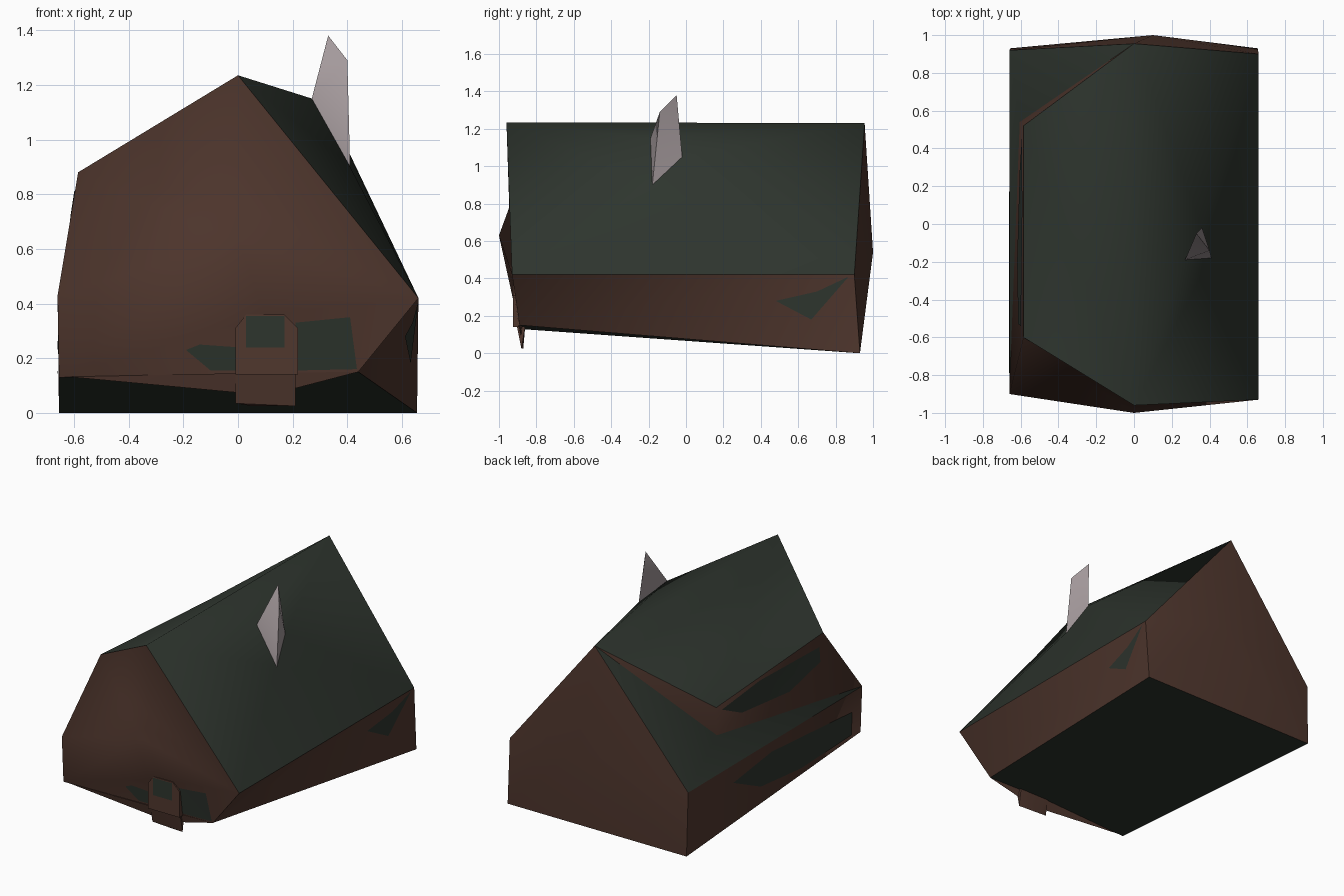
import bpy, bmesh
from mathutils import Vector
from mathutils.bvhtree import BVHTree

if "Cube" in bpy.data.objects:
    bpy.data.objects.remove(bpy.data.objects["Cube"])


def material(name, rgb):
    m = bpy.data.materials.new(name)
    m.diffuse_color = (*rgb, 1)
    m.use_nodes = True
    m.node_tree.nodes["Principled BSDF"].inputs["Base Color"].default_value = m.diffuse_color
    return m


BROWN = material("brown timber", (0.080, 0.038, 0.027))
GREEN = material("dark green", (0.027, 0.035, 0.027))
GREY = material("chimney grey", (0.37, 0.32, 0.33))


def finish(name, bm, mats, angle=0.6):
    me = bpy.data.meshes.new(name)
    bm.to_mesh(me)
    bm.free()
    for m in mats:
        me.materials.append(m)
    ob = bpy.data.objects.new(name, me)
    bpy.context.collection.objects.link(ob)
    bpy.ops.object.select_all(action='DESELECT')
    ob.select_set(True)
    bpy.context.view_layer.objects.active = ob
    bpy.ops.object.shade_smooth_by_angle(angle=angle)
    return ob


def hull(name, pts, mat, angle=0.6):
    bm = bmesh.new()
    vs = [bm.verts.new(p) for p in pts]
    bmesh.ops.convex_hull(bm, input=vs)
    bmesh.ops.recalc_face_normals(bm, faces=bm.faces)
    return finish(name, bm, [mat], angle)


# House shell: named corners
P = {
    "AF": (0, -.96, 1.235), "AB": (0, .955, 1.23),            # ridge
    "ERF": (.66, -.93, .42), "ERB": (.66, .90, .42),          # right eave
    "ELF": (-.66, -.90, .43), "ELB": (-.66, .92, .42),        # left eave
    "BRF": (.44, -.89, .15), "BRB": (.655, .93, 0),           # base
    "BLF": (-.655, -.89, .13), "BLB": (-.655, .93, 0),
    "D1": (-.585, .52, .81), "D2": (-.585, -.60, .88),        # dormer eave
    "B1": (-.605, .54, .64),                                  # dormer foot
    "M": (0, -.945, .78), "N": (0, -1, .63), "W": (.1, -.92, .36),
    "K": (.1, 1, .54),                                        # back bulge
    "C1": (.27, -.19, 1.15), "C3": (.405, -.18, .91), "C4": (.36, -.02, 1.05),
}
ROOF = ("AF C1 C3,AF C3 ERF,ERF C3 ERB,C3 C4 ERB,C4 AB ERB,C4 C1 AB,AF AB C1,C1 C4 C3,"
        "AF D2 D1,AF D1 AB,AB ELB B1,B1 ELF ELB,BLF BRF BRB BLB")
WALL = ("AB B1 D1,D1 D2 B1,D2 ELF B1,ELB ELF BLF BLB,ERF ERB BRB BRF,"
        "AF M D2,M N D2,N ELF D2,N BLF ELF,N W BLF,W BRF BLF,N ERF W,W ERF BRF,"
        "M N ERF,AF M ERF,K AB ELB,K ELB BLB,K BLB BRB,K BRB ERB,K ERB AB")
bm = bmesh.new()
V = {k: bm.verts.new(p) for k, p in P.items()}
for idx, table in enumerate((WALL, ROOF)):
    for f in table.split(","):
        bm.faces.new([V[k] for k in f.split()]).material_index = idx
bmesh.ops.recalc_face_normals(bm, faces=bm.faces)
bmesh.ops.triangulate(bm, faces=bm.faces)
for e in bm.edges:                       # crisp line where the colour changes
    if len({f.material_index for f in e.link_faces}) > 1:
        e.smooth = False
tree = BVHTree.FromBMesh(bm)
finish("house_shell", bm, [BROWN, GREEN], 1.45)


# Window panes: outlines projected on the walls
def pane(name, outline, axis, side, off=0.004):
    bm = bmesh.new()
    mid = [sum(c) / len(outline) for c in zip(*outline)]

    def put(a, z):
        o = Vector((3 * side, a, z)) if axis == 'x' else Vector((a, 3 * side, z))
        d = Vector((-side, 0, 0)) if axis == 'x' else Vector((0, -side, 0))
        hit, n, _, _ = tree.ray_cast(o, d)
        return bm.verts.new(hit - d * off) if hit else None

    c = put(*mid)
    ring = [v for v in (put(a, z) for a, z in outline) if v]
    for i, v in enumerate(ring):
        f = bm.faces.new((c, v, ring[(i + 1) % len(ring)]))
        f.normal_update()
        comp = f.normal.x if axis == 'x' else f.normal.y
        if comp * side < 0:
            f.normal_flip()
    return finish(name, bm, [GREEN])


pane("dormer_window", [(.47, .78), (.07, .82), (-.54, .81), (-.53, .72), (-.2, .65), (.28, .69)], 'x', -1)
pane("left_window", [(.45, .306), (.05, .36), (-.79, .30), (-.79, .15), (-.26, .13), (.16, .17)], 'x', -1)
pane("right_window", [(.48, .28), (.70, .33), (.87, .41), (.67, .18)], 'x', 1)
pane("front_window_left", [(-.19, .23), (-.14, .25), (0, .24), (0, .155), (-.10, .155)], 'y', -1)
pane("front_window_right", [(.21, .33), (.41, .35), (.435, .16), (.21, .155)], 'y', -1)

# Door block with pane, its foot, and the lip hanging under the front
hull("door", [(x, y, z) for x, z in ((-.01, .14), (-.01, .31), (.03, .36), (.17, .36), (.22, .31), (.22, .14))
              for y in (-.926, -.88)], BROWN)
bm = bmesh.new()
bm.faces.new([bm.verts.new(p) for p in
              ((.03, -.931, .24), (.17, -.931, .24), (.17, -.931, .355), (.03, -.931, .355))])
finish("door_pane", bm, [GREEN])
hull("door_foot", [(-.01, -.905, .15), (.21, -.905, .15), (-.01, -.86, .14), (.21, -.86, .14),
                   (-.01, -.88, .035), (.21, -.88, .025), (.05, -.87, .025)], BROWN)
hull("front_lip", [(-.62, -.89, .132), (.44, -.89, .15), (-.01, -.882, .075), (.21, -.882, .09),
                   (0, -.90, .145), (0, -.865, .14)], BROWN)

# Chimney
hull("chimney", [(.27, -.19, 1.15), (.33, -.05, 1.38), (.40, -.14, 1.29),
                 (.41, -.18, .90), (.36, -.02, 1.05)], GREY, 1.2)
